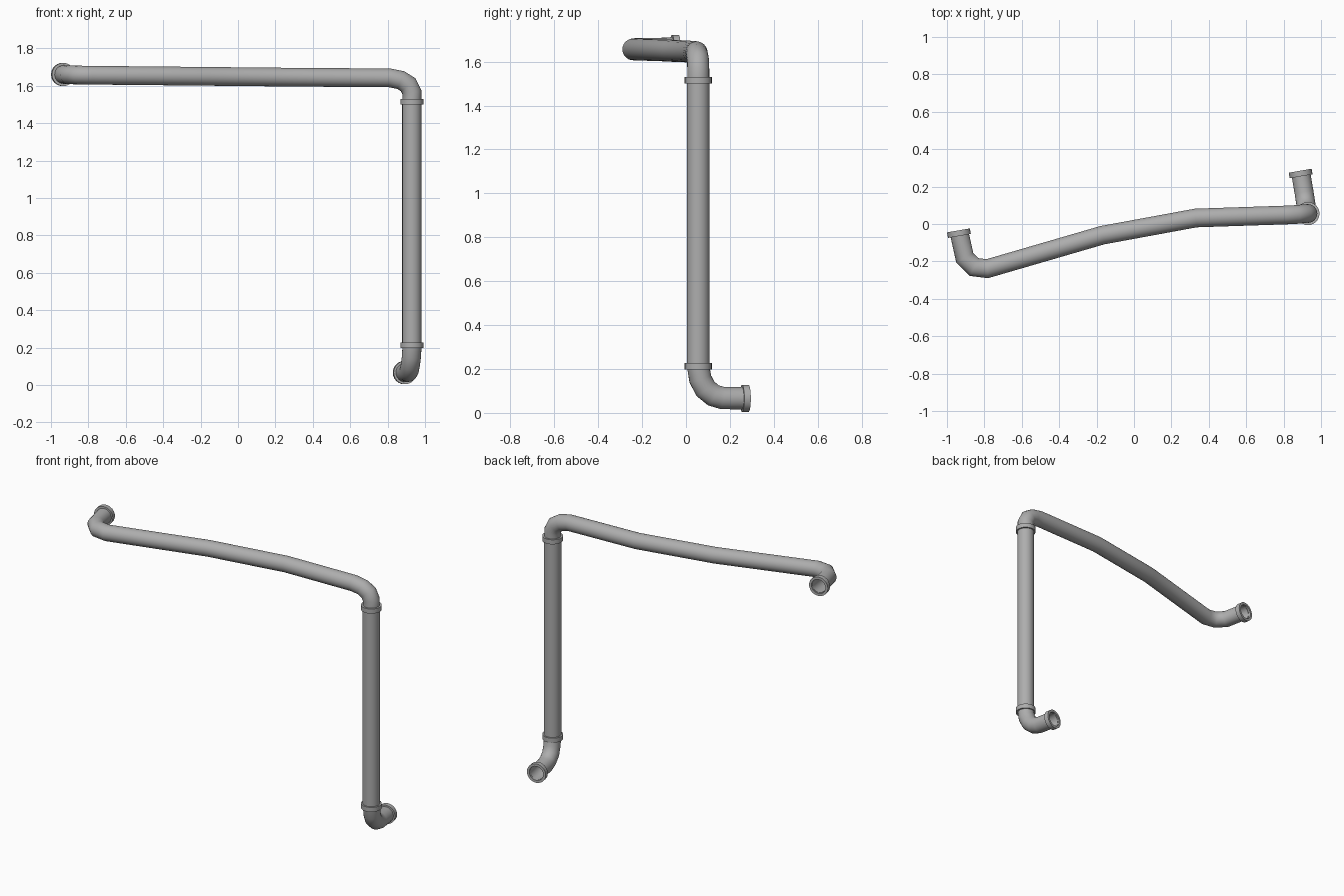
import bpy, bmesh, math
from mathutils import Vector

SIDES = 24

cube = bpy.data.objects.get("Cube")
if cube:
    bpy.data.objects.remove(cube, do_unlink=True)

grey = bpy.data.materials.new("pipe_grey")
grey.use_nodes = True
colour = (0.42, 0.42, 0.42, 1)
grey.diffuse_color = colour
shader = grey.node_tree.nodes["Principled BSDF"]
shader.inputs["Base Color"].default_value = colour
shader.inputs["Roughness"].default_value = 0.6


def finish(name, bm):
    bmesh.ops.recalc_face_normals(bm, faces=bm.faces)
    mesh = bpy.data.meshes.new(name)
    bm.to_mesh(mesh)
    bm.free()
    mesh.materials.append(grey)
    obj = bpy.data.objects.new(name, mesh)
    bpy.context.collection.objects.link(obj)
    bpy.ops.object.select_all(action='DESELECT')
    obj.select_set(True)
    bpy.context.view_layer.objects.active = obj
    bpy.ops.object.shade_smooth_by_angle(angle=math.radians(40))
    return obj


def bridge(bm, a, b):
    for i in range(SIDES):
        j = (i + 1) % SIDES
        bm.faces.new((a[i], a[j], b[j], b[i]))


def circle(centre, axis, radius):
    side = axis.orthogonal().normalized()
    up = axis.cross(side)
    steps = [math.tau * i / SIDES for i in range(SIDES)]
    return [centre + radius * (side * math.cos(t) + up * math.sin(t)) for t in steps]


def tube(name, path, radius=0.051):
    """Sweep a hollow tube along a path, mitring each bend."""
    pts = [Vector(p) for p in path]
    dirs = [(b - a).normalized() for a, b in zip(pts, pts[1:])]
    bm = bmesh.new()
    shells = []
    for r in (radius, radius - 0.006):
        ring = circle(pts[0], dirs[0], r)
        rings = [[bm.verts.new(v) for v in ring]]
        for k, d in enumerate(dirs):
            end = pts[k + 1]
            plane = (d + dirs[k + 1]).normalized() if k + 1 < len(dirs) else d
            ring = [v + d * ((end - v).dot(plane) / d.dot(plane)) for v in ring]
            rings.append([bm.verts.new(v) for v in ring])
        for a, b in zip(rings, rings[1:]):
            bridge(bm, a, b)
        shells.append(rings)
    for end in (0, -1):
        bridge(bm, shells[0][end], shells[1][end])
    return finish(name, bm)


def collar(name, centre, axis, length=0.03, outer=0.062, inner=0.046):
    """Flat-edged ring fitted around a pipe joint."""
    centre, axis = Vector(centre), Vector(axis).normalized()
    bm = bmesh.new()
    loops = []
    for offset, r in ((-0.5, inner), (-0.5, outer), (0.5, outer), (0.5, inner)):
        loops.append([bm.verts.new(v) for v in circle(centre + axis * length * offset, axis, r)])
    for k in range(4):
        bridge(bm, loops[k], loops[(k + 1) % 4])
    return finish(name, bm)


# Upright pipe
tube("upright_pipe", [(0.93, 0.056, 0.21), (0.93, 0.056, 1.52)], 0.052)

# Lower elbow turning to the back
tube("lower_elbow", [(0.93, 0.056, 0.21), (0.928, 0.065, 0.155), (0.922, 0.088, 0.11),
                     (0.916, 0.125, 0.08), (0.91, 0.165, 0.068), (0.891, 0.275, 0.066)])

# Upper elbow and long bent run, ending in a turn to the back
tube("upper_run", [(0.93, 0.056, 1.52), (0.93, 0.056, 1.565), (0.91, 0.055, 1.605),
                   (0.87, 0.051, 1.63), (0.81, 0.048, 1.642), (0.33, 0.032, 1.645),
                   (-0.17, -0.06, 1.65), (-0.785, -0.239, 1.656), (-0.855, -0.23, 1.657),
                   (-0.905, -0.18, 1.658), (-0.935, -0.045, 1.66)], 0.05)

# Joint collars
collar("lower_joint_collar", (0.93, 0.056, 0.212), (0, 0, 1))
collar("upper_joint_collar", (0.93, 0.056, 1.515), (0, 0, 1))
collar("lower_end_collar", (0.891, 0.27, 0.066), (-0.17, 0.98, 0))
collar("upper_end_collar", (-0.936, -0.049, 1.66), (-0.17, 0.98, 0))
